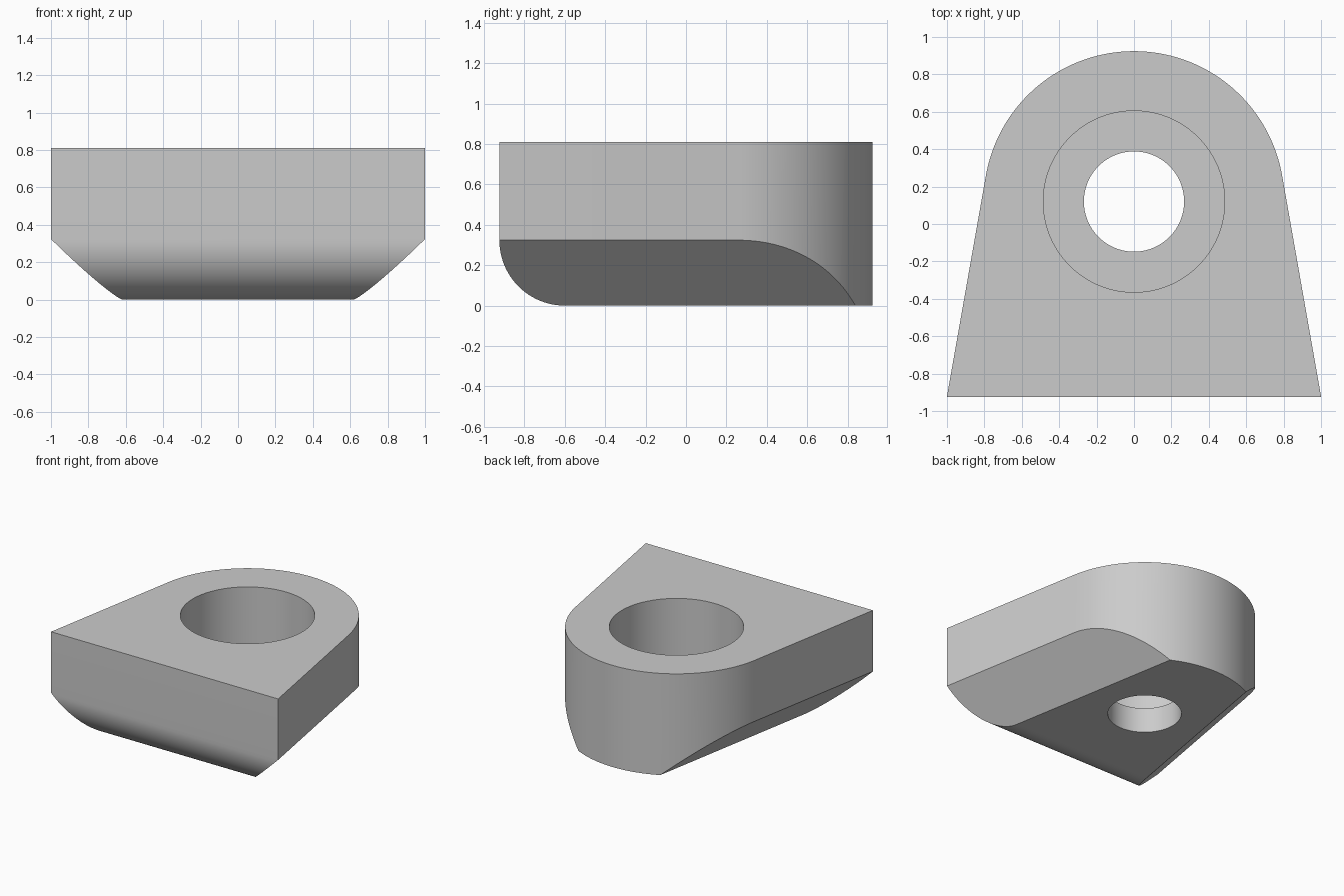
import bpy, bmesh
from math import sin, cos, pi, radians
from mathutils import Vector

if "Cube" in bpy.data.objects:
    bpy.data.objects.remove(bpy.data.objects["Cube"])

HEIGHT, RADIUS, PIVOT = 0.81, 0.804, 0.12   # thickness, rounded end, hole centre y
FRONT, FILLET, TAPER = -0.924, 0.324, radians(10)


def arc(cx, cy, r, start, end, steps):
    angles = [start + (end - start) * i / steps for i in range(steps + 1)]
    return [(cx + r * cos(a), cy + r * sin(a)) for a in angles]


def prism(name, points, offset):
    """Extrude a closed loop of 3D points along an offset."""
    bm = bmesh.new()
    face = bm.faces.new([bm.verts.new(p) for p in points])
    grown = bmesh.ops.extrude_face_region(bm, geom=[face], use_keep_orig=True)["geom"]
    bmesh.ops.translate(bm, vec=offset, verts=[g for g in grown if isinstance(g, bmesh.types.BMVert)])
    bmesh.ops.recalc_face_normals(bm, faces=bm.faces)
    mesh = bpy.data.meshes.new(name)
    bm.to_mesh(mesh)
    bm.free()
    obj = bpy.data.objects.new(name, mesh)
    bpy.context.collection.objects.link(obj)
    return obj


def combine(target, tool, operation):
    mod = target.modifiers.new("cut", "BOOLEAN")
    mod.object, mod.operation, mod.solver = tool, operation, "EXACT"
    bpy.context.view_layer.objects.active = target
    bpy.ops.object.modifier_apply(modifier=mod.name)
    bpy.data.objects.remove(tool)


# Side profile with the rounded lower front edge, swept across the width
side = arc(FRONT + FILLET, FILLET, FILLET, pi, 1.5 * pi, 24)
side += [(1.1, 0), (1.1, HEIGHT), (FRONT, HEIGHT)]
block = prism("bracket_block", [(-1.5, y, z) for y, z in side], (3, 0, 0))

# Lower side chamfers, parallel to the tapered walls
bm = bmesh.new()
bm.from_mesh(block.data)
for s in (-1, 1):
    wall = Vector((s * cos(TAPER), sin(TAPER), 0))
    point = Vector((0, PIVOT, FILLET)) + wall * RADIUS
    cut = bmesh.ops.bisect_plane(bm, geom=bm.verts[:] + bm.edges[:] + bm.faces[:],
                                 plane_co=point, plane_no=wall - Vector((0, 0, 1)),
                                 clear_outer=True)["geom_cut"]
    bmesh.ops.edgeloop_fill(bm, edges=[g for g in cut if isinstance(g, bmesh.types.BMEdge)])
bmesh.ops.recalc_face_normals(bm, faces=bm.faces)
bm.to_mesh(block.data)
bm.free()

# Plan outline: tapered walls running into the rounded back
plan = arc(0, PIVOT, RADIUS, TAPER, pi - TAPER, 80)
half = (RADIUS + (PIVOT - FRONT) * sin(TAPER)) / cos(TAPER)
reach = 0.1     # overshoot past the front face
wide = half + reach * sin(TAPER) / cos(TAPER)
plan += [(-wide, FRONT - reach), (wide, FRONT - reach)]
outline = prism("outline_cutter", [(x, y, -0.2) for x, y in plan], (0, 0, HEIGHT + 0.4))
combine(block, outline, "INTERSECT")

# Through hole and wide counterbore
for name, r, floor in (("hole_cutter", 0.268, -0.2), ("counterbore_cutter", 0.485, 0.2)):
    ring = arc(0, PIVOT, r, 0, 2 * pi, 96)[:-1]
    combine(block, prism(name, [(x, y, floor) for x, y in ring], (0, 0, 1.2)), "DIFFERENCE")

# Single grey finish
grey = bpy.data.materials.new("plain_grey")
grey.use_nodes = True
colour = (0.6, 0.6, 0.6, 1)
grey.diffuse_color = colour
grey.node_tree.nodes["Principled BSDF"].inputs["Base Color"].default_value = colour
block.data.materials.clear()
block.data.materials.append(grey)
for polygon in block.data.polygons:
    polygon.material_index = 0

bpy.ops.object.select_all(action="DESELECT")
block.select_set(True)
bpy.context.view_layer.objects.active = block
bpy.ops.object.shade_smooth_by_angle(angle=radians(20))
